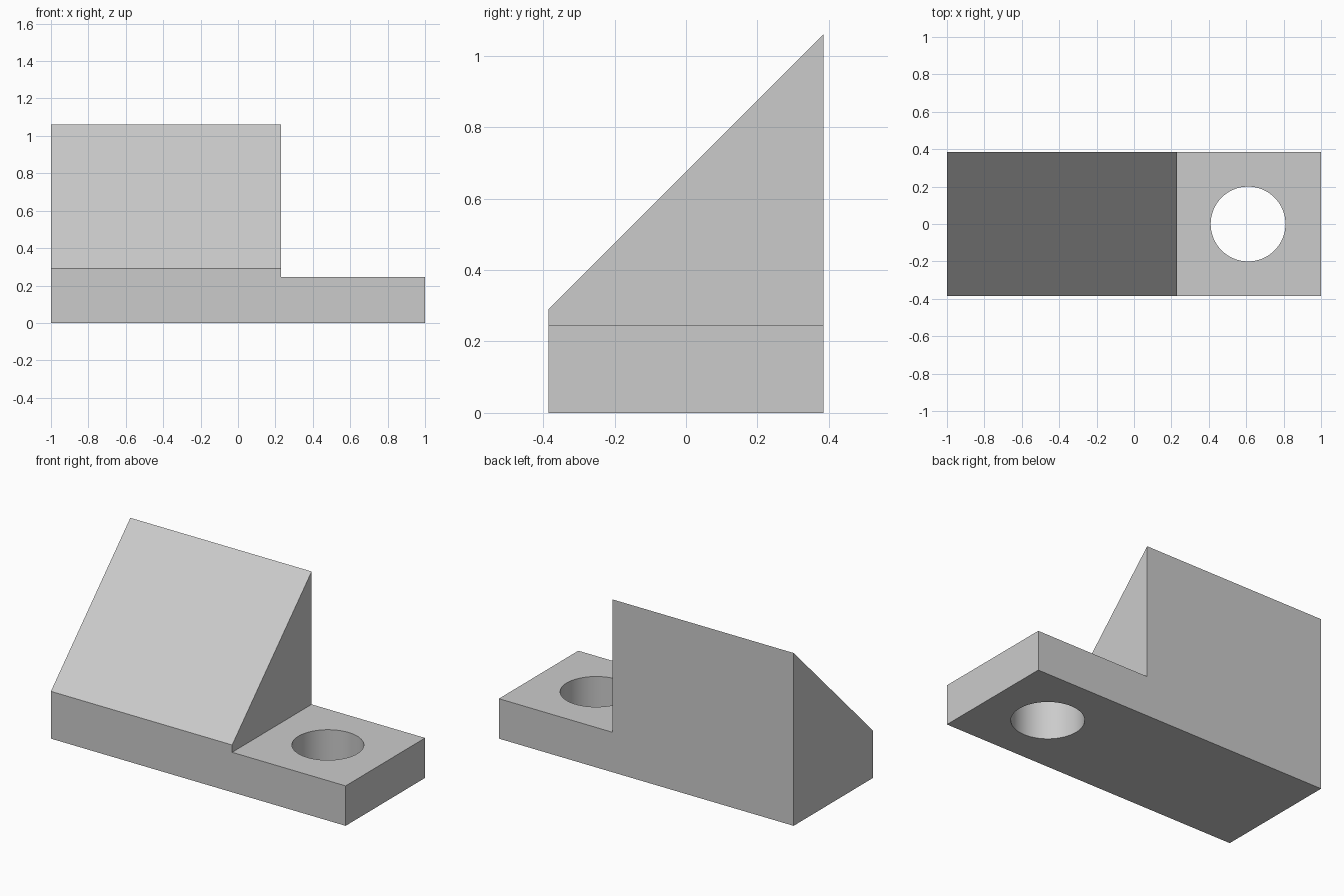
import bpy
import bmesh
from mathutils import Vector

if "Cube" in bpy.data.objects:
    bpy.data.objects.remove(bpy.data.objects["Cube"], do_unlink=True)

HALF_DEPTH = 0.385
BASE_TOP, FRONT_TOP, BACK_TOP = 0.245, 0.29, 1.06
STEP_X = 0.23

# Material
grey = bpy.data.materials.new("plain grey")
grey.use_nodes = True
colour = (0.6, 0.6, 0.6, 1)
grey.diffuse_color = colour
grey.node_tree.nodes["Principled BSDF"].inputs["Base Color"].default_value = colour

# Stepped side profile, extruded from front to back
profile = [(-1, 0), (1, 0), (1, BASE_TOP), (STEP_X, BASE_TOP),
           (STEP_X, BACK_TOP), (-1, BACK_TOP)]
bm = bmesh.new()
face = bm.faces.new([bm.verts.new((x, -HALF_DEPTH, z)) for x, z in profile])
extruded = bmesh.ops.extrude_face_region(bm, geom=[face])["geom"]
bmesh.ops.translate(bm, vec=(0, 2 * HALF_DEPTH, 0),
                    verts=[v for v in extruded if isinstance(v, bmesh.types.BMVert)])

# Slice the tall block to make its sloping front
slope = Vector((0, FRONT_TOP - BACK_TOP, 2 * HALF_DEPTH))
cut = bmesh.ops.bisect_plane(bm, geom=bm.verts[:] + bm.edges[:] + bm.faces[:],
                             plane_co=(0, -HALF_DEPTH, FRONT_TOP),
                             plane_no=slope, clear_outer=True)
bmesh.ops.holes_fill(bm, edges=[e for e in bm.edges if e.is_boundary])
bmesh.ops.remove_doubles(bm, verts=bm.verts[:], dist=0.0001)
bmesh.ops.recalc_face_normals(bm, faces=bm.faces[:])

mesh = bpy.data.meshes.new("wedge_block")
bm.to_mesh(mesh)
bm.free()
mesh.materials.append(grey)
block = bpy.data.objects.new("wedge_block", mesh)
bpy.context.collection.objects.link(block)

# Round hole through the low end
bpy.ops.mesh.primitive_cylinder_add(vertices=64, radius=0.2, depth=1,
                                    location=(0.61, 0, BASE_TOP / 2))
cutter = bpy.context.object
cutter.name = "hole_cutter"
cutter.hide_render = True
cutter.data.materials.append(grey)

hole = block.modifiers.new("hole", 'BOOLEAN')
hole.operation = 'DIFFERENCE'
hole.solver = 'EXACT'
hole.object = cutter
bpy.ops.object.select_all(action='DESELECT')
block.select_set(True)
bpy.context.view_layer.objects.active = block
bpy.ops.object.modifier_apply(modifier=hole.name)
bpy.data.objects.remove(cutter, do_unlink=True)
bpy.ops.object.shade_smooth_by_angle()
